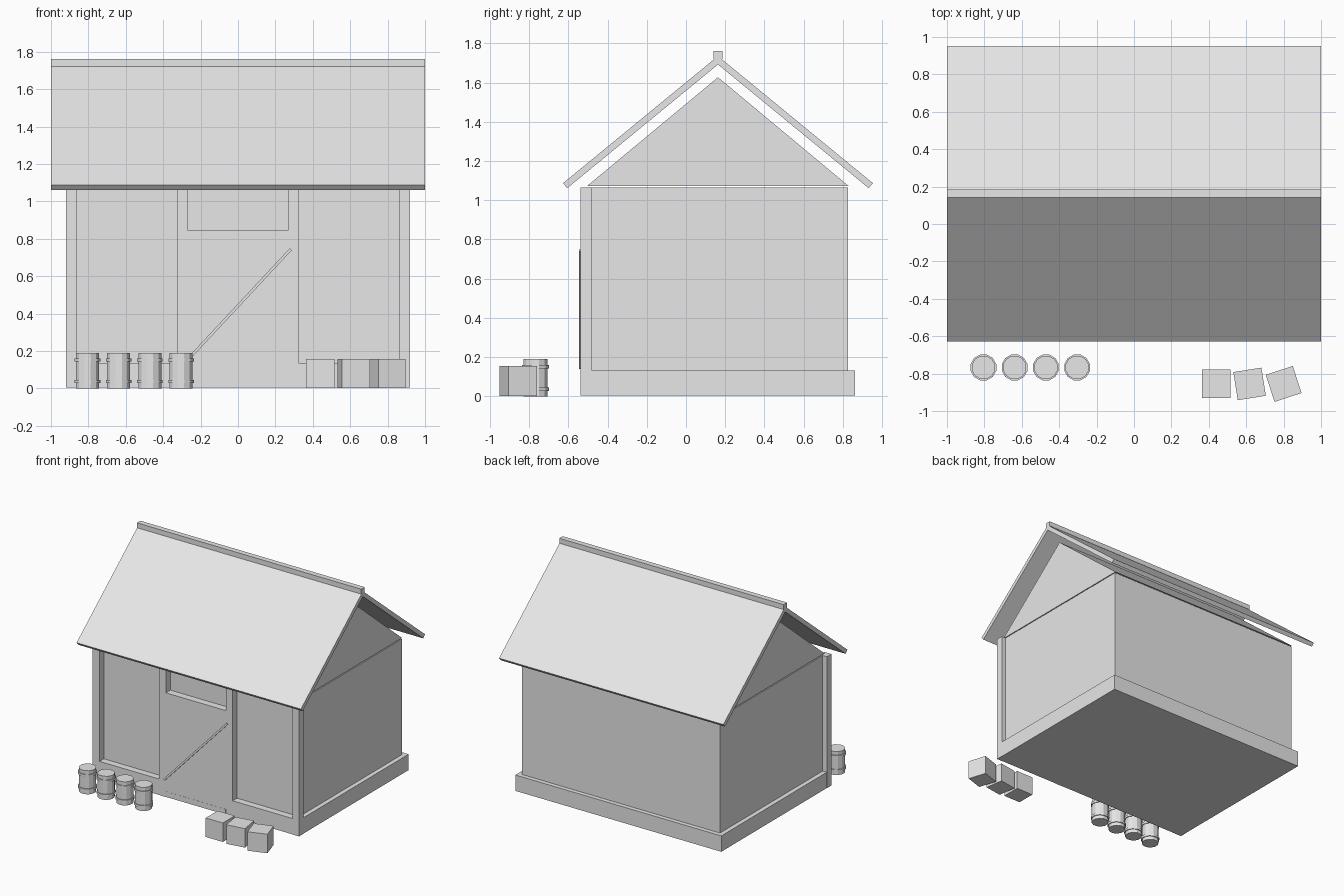
import bpy, bmesh, math
from mathutils import Matrix

if "Cube" in bpy.data.objects:
    bpy.data.objects.remove(bpy.data.objects["Cube"])

grey = bpy.data.materials.new("plain_grey")
grey.diffuse_color = (0.8, 0.8, 0.8, 1)
grey.use_nodes = True
grey.node_tree.nodes["Principled BSDF"].inputs["Base Color"].default_value = grey.diffuse_color


def finish(name, bm):
    bmesh.ops.recalc_face_normals(bm, faces=bm.faces)
    me = bpy.data.meshes.new(name)
    bm.to_mesh(me)
    bm.free()
    me.materials.append(grey)
    ob = bpy.data.objects.new(name, me)
    bpy.context.collection.objects.link(ob)
    return ob


def box(name, x, y, z):
    """Box from (min, max) pairs."""
    bm = bmesh.new()
    size = [b - a for a, b in (x, y, z)]
    mid = [(a + b) / 2 for a, b in (x, y, z)]
    bmesh.ops.create_cube(bm, size=1, matrix=Matrix.Translation(mid) @ Matrix.Diagonal((*size, 1)))
    return finish(name, bm)


def extrude_x(name, profile, x0, x1):
    """Closed (y, z) profile extruded along x."""
    bm = bmesh.new()
    face = bm.faces.new([bm.verts.new((x0, y, z)) for y, z in profile])
    ext = bmesh.ops.extrude_face_region(bm, geom=[face])
    verts = [v for v in ext["geom"] if isinstance(v, bmesh.types.BMVert)]
    bmesh.ops.translate(bm, verts=verts, vec=(x1 - x0, 0, 0))
    return finish(name, bm)


FRONT, WALL = -0.537, -0.48
EAVE = 1.065
MID = 0.163  # ridge position in y

# Foundation and wall block
box("foundation", (-0.918, 0.918), (FRONT + 0.002, 0.862), (0.005, 0.133))
box("walls", (-0.882, 0.882), (WALL, 0.827), (0.13, EAVE))

# Gable prism
extrude_x("gable", [(-0.505, 1.072), (0.83, 1.072), (MID, 1.627)], -0.882, 0.882)

# Corner posts and door posts
for s, side in ((-1, "left"), (1, "right")):
    box("corner_post_" + side, sorted((s * 0.86, s * 0.92)), (FRONT, WALL), (0.005, EAVE))
    box("door_post_" + side, sorted((s * 0.267, s * 0.327)), (FRONT, WALL), (0.005, EAVE))

# Door, bottom rail and diagonal brace
box("door", (-0.267, 0.267), (FRONT, WALL), (0.01, 0.845))
box("door_bottom_rail", (-0.267, 0.267), (FRONT - 0.001, WALL), (0.008, 0.05))
brace = box("door_brace", (-0.41, 0.41), (-0.005, 0.005), (-0.0075, 0.0075))
brace.location = (0.003, FRONT - 0.004, 0.445)
brace.rotation_euler = (0, -math.atan2(0.6, 0.56), 0)

# Roof slabs and ridge cap
for s, side in ((-1, "front"), (1, "back")):
    slab = [(0, 1.735), (0.79, 1.087), (0.768, 1.062), (0, 1.692)]
    extrude_x("roof_" + side, [(MID + s * y, z) for y, z in slab], -1, 1)
box("ridge_cap", (-1, 1), (MID - 0.022, MID + 0.022), (1.72, 1.76))

# Barrels: one lathe profile with two hoops
R, H = 0.064, 0.071
outline = [(R, 0), (R, 0.028), (H, 0.028), (H, 0.046), (R, 0.046),
           (R, 0.143), (H, 0.143), (H, 0.161), (R, 0.161), (R, 0.19)]
SIDES = 12
for i in range(4):
    bm = bmesh.new()
    rings = []
    for r, z in outline:
        angles = [math.tau * (k + 0.5) / SIDES for k in range(SIDES)]
        rings.append([bm.verts.new((r * math.cos(a), r * math.sin(a), z)) for a in angles])
    for lo, hi in zip(rings, rings[1:]):
        for k in range(SIDES):
            n = (k + 1) % SIDES
            bm.faces.new((lo[k], lo[n], hi[n], hi[k]))
    bm.faces.new(rings[0])
    bm.faces.new(rings[-1])
    finish(f"barrel_{i + 1}", bm).location = (-0.805 + i * 0.167, -0.767, 0)

# Crates, each turned a little more
for i, (x, turn) in enumerate(((0.44, 0), (0.618, 9), (0.80, 18))):
    crate = box(f"crate_{i + 1}", (-0.076, 0.076), (-0.076, 0.076), (0.003, 0.156))
    crate.location = (x, -0.855, 0)
    crate.rotation_euler = (0, 0, math.radians(turn))
